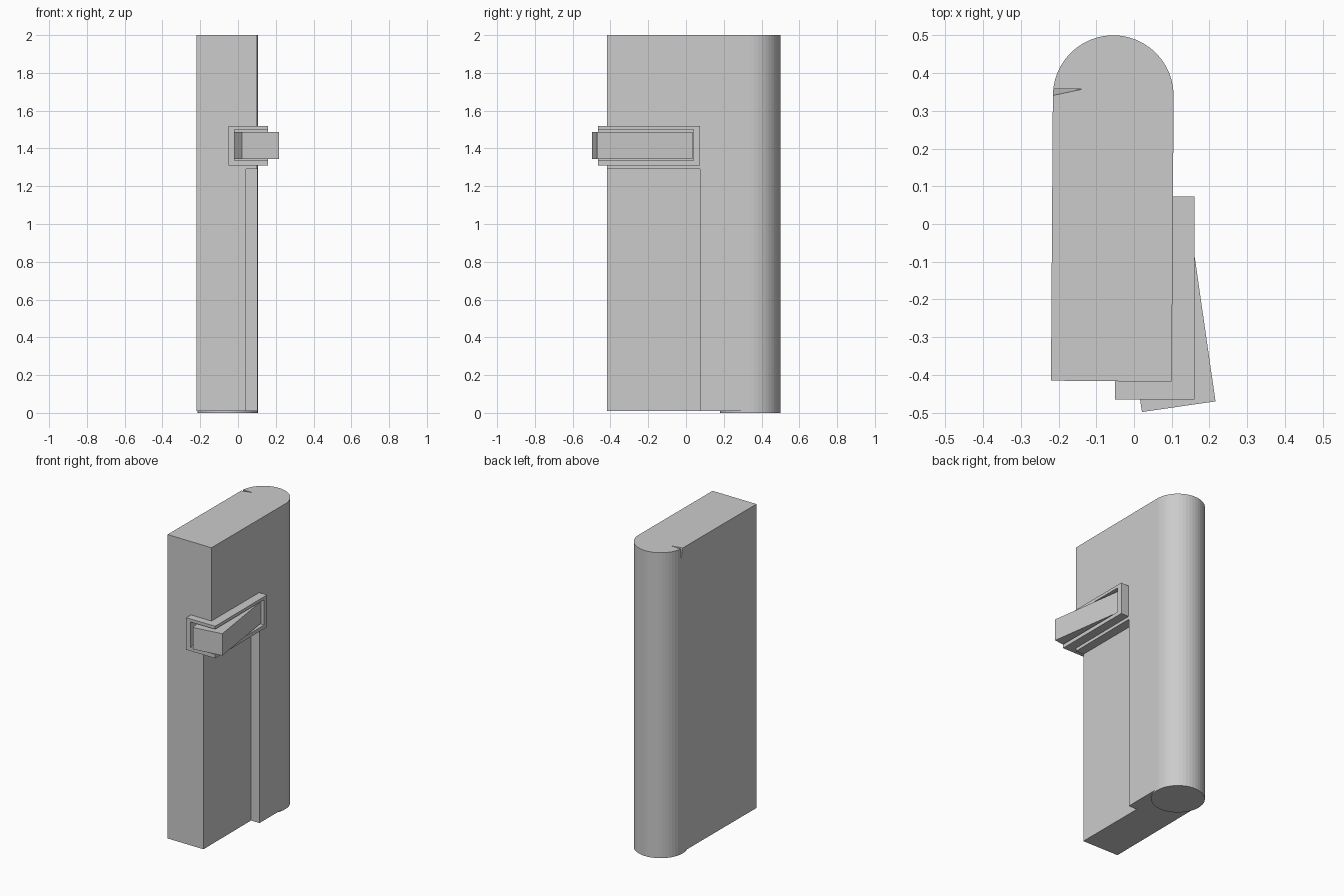
import bpy, bmesh, math
from mathutils import Vector

if "Cube" in bpy.data.objects:
    bpy.data.objects.remove(bpy.data.objects["Cube"])

grey = bpy.data.materials.new("plain_grey")
grey.use_nodes = True
colour = (0.6, 0.6, 0.6, 1)
grey.diffuse_color = colour
grey.node_tree.nodes["Principled BSDF"].inputs["Base Color"].default_value = colour


def finish(name, bm):
    bmesh.ops.recalc_face_normals(bm, faces=bm.faces)
    mesh = bpy.data.meshes.new(name)
    bm.to_mesh(mesh)
    bm.free()
    mesh.materials.append(grey)
    obj = bpy.data.objects.new(name, mesh)
    bpy.context.collection.objects.link(obj)
    return obj


def prism(name, outline, low, high):
    """Extrude a plan outline from low to high."""
    bm = bmesh.new()
    base = bm.faces.new([bm.verts.new((x, y, low)) for x, y in outline])
    top = bmesh.ops.extrude_face_region(bm, geom=[base])["geom"]
    for v in top:
        if isinstance(v, bmesh.types.BMVert):
            v.co.z = high
    return finish(name, bm)


def box(name, x0, x1, y0, y1, z0, z1):
    return prism(name, [(x0, y0), (x1, y0), (x1, y1), (x0, y1)], z0, z1)


def cut(target, cutter):
    cutter.hide_render = True
    mod = target.modifiers.new("cut", "BOOLEAN")
    mod.operation = "DIFFERENCE"
    mod.solver = "EXACT"
    mod.object = cutter
    bpy.context.view_layer.objects.active = target
    bpy.ops.object.modifier_apply(modifier=mod.name)
    bpy.data.objects.remove(cutter)


# Tall slab with a rounded back
centre = Vector((-0.055, 0.34))
radius = 0.16


def arc(start, end, steps):
    angles = [start + (end - start) * i / steps for i in range(steps + 1)]
    return [(centre.x + radius * math.cos(a), centre.y + radius * math.sin(a))
            for a in angles]


slab = prism("slab", [(-0.22, -0.415), (0.10, -0.418)] + arc(0, math.pi, 24), 0.01, 2)

# Recess in the lower right front, and the pocket for the latch
cut(slab, box("recess_cutter", 0.042, 0.3, -0.6, 0.075, -0.1, 1.29))
cut(slab, box("pocket_cutter", -0.045, 0.3, -0.6, 0.07, 1.315, 1.515))

# Small wedge-shaped nick at the top of the left rear seam
bm = bmesh.new()
nick = [(-0.23, 0.358, 2.002), (-0.23, 0.337, 2.002),
        (-0.135, 0.357, 2.002), (-0.218, 0.358, 1.92)]
bmesh.ops.convex_hull(bm, input=[bm.verts.new(p) for p in nick])
cut(slab, finish("nick_cutter", bm))

# Round foot under the back
prism("round_foot", arc(0, 2 * math.pi, 48)[:-1], 0, 0.012)

# Latch housing, open to the front and the right
housing = box("latch_housing", -0.05, 0.16, -0.465, 0.073, 1.31, 1.52)
cut(housing, box("housing_cutter", -0.018, 0.3, -0.6, 0.04, 1.335, 1.50))

# Latch block, swung outwards from the housing
block = box("latch_block", -0.197, 0, 0, 0.51, 1.345, 1.488)
block.location = (0.216, -0.47, 0)
block.rotation_euler.z = math.radians(8.2)
